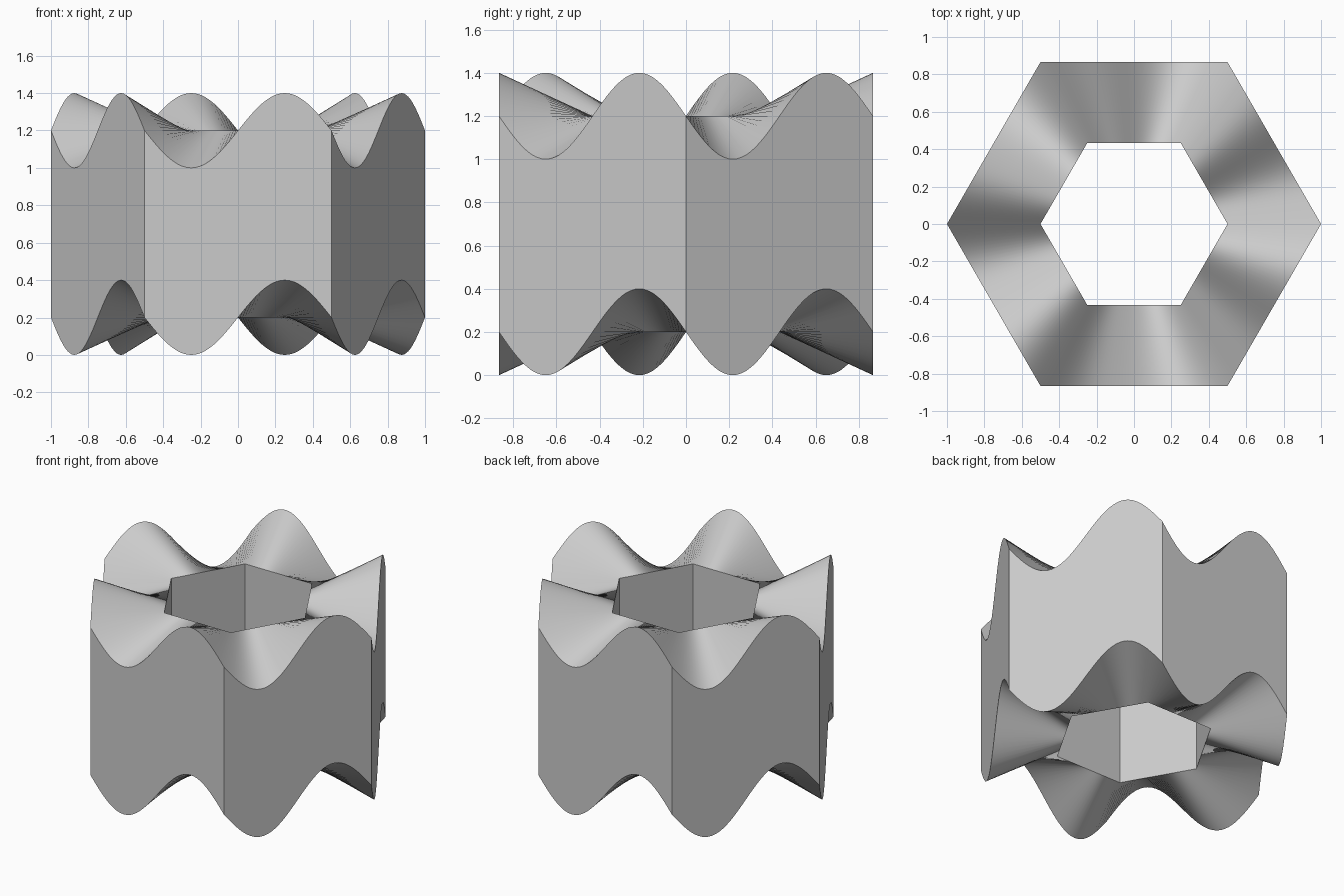
import bpy
import bmesh
import math
from mathutils import Vector

SIDES = 6
STEPS = 40            # divisions along each hexagon side
OUTER, INNER = 1.0, 0.5
WAVE = 0.2            # wave amplitude, one full wave per side
LOW, HIGH = 0.2, 1.2  # mean heights of the two rims

cube = bpy.data.objects.get("Cube")
if cube:
    bpy.data.objects.remove(cube, do_unlink=True)

grey = bpy.data.materials.new("light grey")
grey.use_nodes = True
colour = (0.6, 0.6, 0.6, 1.0)
grey.diffuse_color = colour
grey.node_tree.nodes["Principled BSDF"].inputs["Base Color"].default_value = colour


def corner(i, radius):
    a = math.tau * i / SIDES
    return Vector((radius * math.cos(a), radius * math.sin(a), 0))


def hex_ring(bm, radius, height, wave):
    """Closed ring of vertices around a hexagon, waving up and down."""
    ring = []
    for side in range(SIDES):
        start, end = corner(side, radius), corner(side + 1, radius)
        for step in range(STEPS):
            t = step / STEPS
            p = start.lerp(end, t)
            p.z = height - wave * math.sin(math.tau * t)
            ring.append(bm.verts.new(p))
    return ring


def bridge(bm, a, b):
    n = len(a)
    for i in range(n):
        j = (i + 1) % n
        bm.faces.new((a[i], a[j], b[j], b[i]))


# Hexagonal tube: wavy outer rims, level inner rims
bm = bmesh.new()
rings = [
    hex_ring(bm, OUTER, LOW, WAVE),
    hex_ring(bm, OUTER, HIGH, WAVE),
    hex_ring(bm, INNER, HIGH, 0),
    hex_ring(bm, INNER, LOW, 0),
]
for k, ring in enumerate(rings):
    bridge(bm, ring, rings[(k + 1) % len(rings)])
bmesh.ops.recalc_face_normals(bm, faces=bm.faces)

mesh = bpy.data.meshes.new("wavy_hexagonal_tube")
bm.to_mesh(mesh)
bm.free()
mesh.materials.append(grey)
tube = bpy.data.objects.new("wavy_hexagonal_tube", mesh)
bpy.context.collection.objects.link(tube)

# Smooth waves, sharp rims and corners
bpy.ops.object.select_all(action="DESELECT")
tube.select_set(True)
bpy.context.view_layer.objects.active = tube
bpy.ops.object.shade_smooth_by_angle(angle=math.radians(30))
